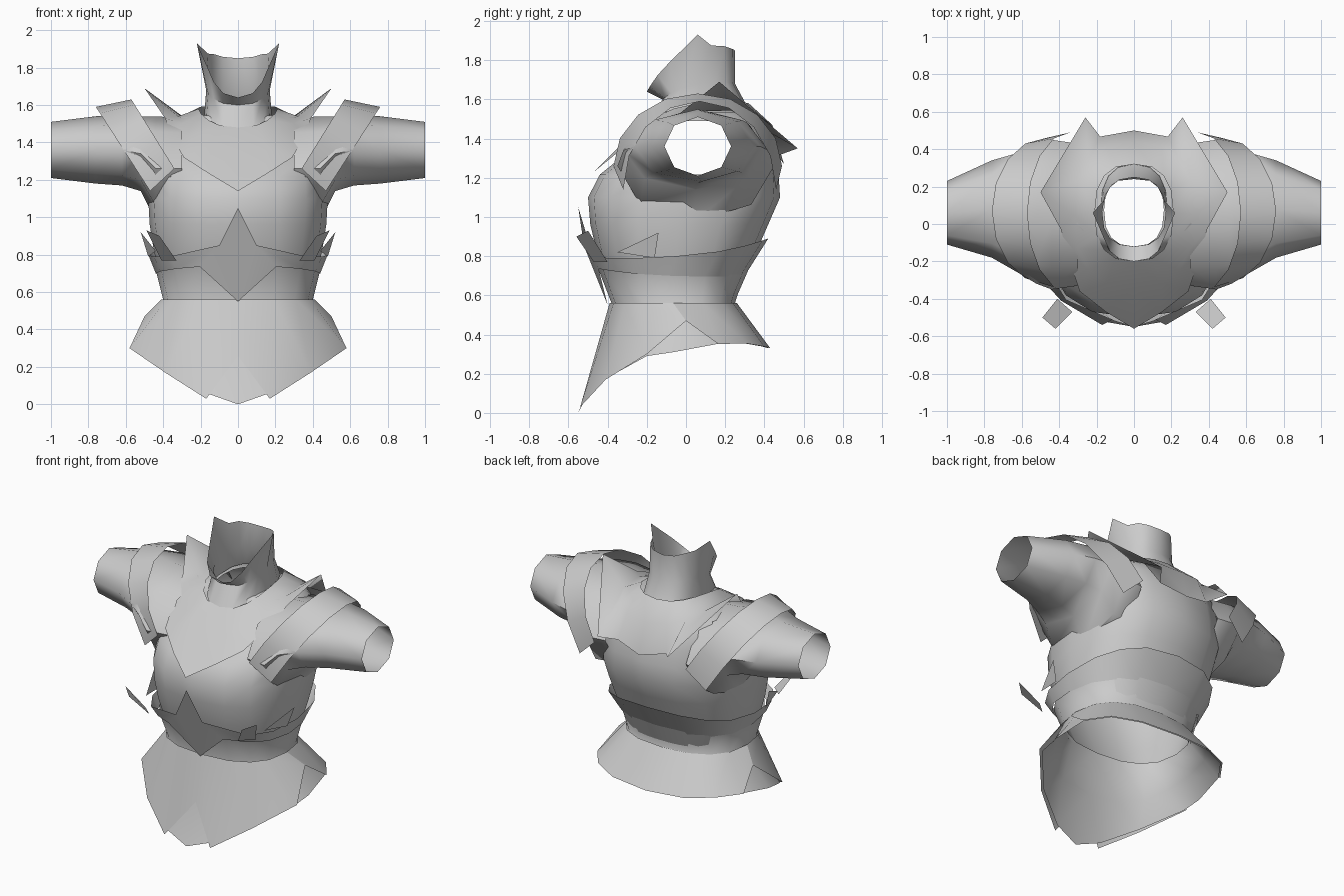
import bpy, bmesh, math
from mathutils import Matrix

old = bpy.data.objects.get("Cube")
if old:
    bpy.data.objects.remove(old)

shade = (0.6, 0.6, 0.6, 1)
grey = bpy.data.materials.new("plain grey")
grey.use_nodes = True
grey.diffuse_color = shade
grey.node_tree.nodes["Principled BSDF"].inputs["Base Color"].default_value = shade

COLUMNS = 8


def ring(width, front, back, z_front, z_side=None, z_back=None):
    """Half of a rounded ring, running from the front centre to the back centre."""
    z_side = z_front if z_side is None else z_side
    z_back = z_side if z_back is None else z_back
    points = []
    for i in range(COLUMNS + 1):
        turn = math.pi * i / COLUMNS
        c = math.cos(turn)
        x = width * abs(math.sin(turn)) ** 0.8
        y = (front + back) / 2 - (back - front) / 2 * math.copysign(abs(c) ** 0.8, c)
        z = z_side + c * (z_front - z_back) / 2 + c * c * ((z_front + z_back) / 2 - z_side)
        points.append((x, y, z))
    return points


def pull(row, **moves):
    """Move named points of a ring to make tips, spikes and notches."""
    order = ["front", "flap", "corner", "hip", "side", "shoulder", "rear"]
    for place, point in moves.items():
        row[order.index(place)] = point
    return row


def sheet(rows, closed=False):
    """Quads between neighbouring rows of points."""
    bm = bmesh.new()
    grid = [[bm.verts.new(point) for point in row] for row in rows]
    count = len(rows[0])
    for upper, lower in zip(grid, grid[1:]):
        for i in range(count if closed else count - 1):
            j = (i + 1) % count
            bm.faces.new((upper[i], upper[j], lower[j], lower[i]))
    return bm


def finish(name, bm):
    """Mirror a half part across x and make it a smooth shaded object."""
    geometry = bm.verts[:] + bm.edges[:] + bm.faces[:]
    bmesh.ops.mirror(bm, geom=geometry, matrix=Matrix.Identity(4), merge_dist=0.001, axis="X")
    bmesh.ops.recalc_face_normals(bm, faces=bm.faces[:])
    mesh = bpy.data.meshes.new(name)
    bm.to_mesh(mesh)
    bm.free()
    mesh.materials.append(grey)
    part = bpy.data.objects.new(name, mesh)
    bpy.context.collection.objects.link(part)
    bpy.ops.object.select_all(action="DESELECT")
    part.select_set(True)
    bpy.context.view_layer.objects.active = part
    bpy.ops.object.shade_smooth_by_angle(angle=math.radians(60))


# Torso: swells from waist to bust, then domes in to the neck
torso_rows = []
for step in range(4):
    rise = step / 4
    swell = math.sin(rise * math.pi / 2)
    torso_rows.append(ring(0.38 + 0.1 * swell, -0.35 - 0.15 * swell, 0.24 + 0.24 * rise, 0.55 + 0.55 * rise))
for step in range(7):
    turn = step / 6 * math.pi / 2
    inward = abs(math.cos(turn))
    torso_rows.append(ring(0.16 + 0.32 * inward ** 0.5, -0.12 - 0.38 * inward ** 5,
                           0.27 + 0.21 * inward, 1.1 + 0.45 * math.sin(turn)))
torso = sheet(torso_rows)
centres = {face: face.calc_center_median() for face in torso.faces}
arm_faces = [face for face, mid in centres.items()
             if mid.x > 0.3 and abs(mid.y) < 0.25 and 1.2 < mid.z < 1.5]
bmesh.ops.delete(torso, geom=arm_faces, context="FACES")
finish("torso", torso)


# Sleeves: open tubes running outward from the armholes
def sleeve_ring(x, y, depth, z, height, sides=8):
    turns = [math.tau * i / sides for i in range(sides)]
    return [(x, y + depth * math.cos(t), z + height * math.sin(t)) for t in turns]


finish("sleeves", sheet([
    sleeve_ring(0.3, 0.05, 0.38, 1.26, 0.27),
    sleeve_ring(0.44, 0.05, 0.4, 1.26, 0.28),
    sleeve_ring(0.52, 0.05, 0.37, 1.34, 0.2),
    sleeve_ring(0.62, 0.06, 0.32, 1.36, 0.19),
    sleeve_ring(0.76, 0.08, 0.26, 1.36, 0.18),
    sleeve_ring(1, 0.06, 0.17, 1.36, 0.15),
], closed=True))

# Collar: flared neck with a front dip and a point on each side
finish("collar", sheet([
    ring(0.18, -0.2, 0.32, 1.47, 1.55),
    ring(0.17, -0.12, 0.25, 1.6, 1.68),
    pull(ring(0.17, -0.2, 0.25, 1.64, 1.85), side=(0.22, 0.06, 1.93)),
]))

# Mantle: yoke with a chest point, shoulder spikes and back spikes
finish("mantle", sheet([
    ring(0.21, -0.2, 0.32, 1.48, 1.58),
    ring(0.32, -0.34, 0.44, 1.36, 1.54, 1.47),
    pull(ring(0.39, -0.56, 0.5, 1.14, 1.53, 1.27),
         flap=(0.15, -0.47, 1.23), corner=(0.29, -0.36, 1.32), hip=(0.36, -0.15, 1.44),
         shoulder=(0.5, 0.17, 1.69), rear=(0.26, 0.57, 1.35)),
]))


# Shoulder straps: bands arching from chest to back
def arch(x, swell, y, depth, low, rise):
    turns = [math.pi * i / COLUMNS for i in range(COLUMNS + 1)]
    return [(x + swell * math.sin(t), y - depth * math.cos(t), low + rise * math.sin(t)) for t in turns]


finish("shoulder_straps", sheet([
    arch(0.47, 0.29, 0.07, 0.39, 1.14, 0.45),
    arch(0.34, 0.23, 0.06, 0.43, 1.26, 0.37),
]))

# Bodice: band under the bust with a raised front point and a lower front point
finish("bodice", sheet([
    pull(ring(0.48, -0.52, 0.42, 0.8, 0.8, 0.89), front=(0, -0.55, 1.05), flap=(0.1, -0.52, 0.85)),
    pull(ring(0.44, -0.47, 0.3, 0.74, 0.7), front=(0, -0.4, 0.55)),
]))

# Loose tabs and side spikes on the bodice
finish("bodice_tabs", sheet([
    [(0.33, -0.47, 0.77), (0.41, -0.4, 0.77)],
    [(0.42, -0.56, 0.9), (0.49, -0.5, 0.93)],
]))
spikes = bmesh.new()
spike_corners = (0.44, -0.35, 0.82), (0.48, -0.16, 0.79), (0.52, -0.14, 0.92)
spikes.faces.new([spikes.verts.new(corner) for corner in spike_corners])
finish("side_spikes", spikes)

# Waist and skirt: pinched, then flared and dropping to a point at the front
finish("waist_and_skirt", sheet([
    ring(0.44, -0.45, 0.3, 0.74, 0.72),
    ring(0.4, -0.38, 0.25, 0.56),
    ring(0.48, -0.43, 0.33, 0.3, 0.44),
    pull(ring(0.57, -0.55, 0.42, 0, 0.31, 0.33), flap=(0.17, -0.52, 0.06),
         corner=(0.38, -0.4, 0.18), hip=(0.56, -0.2, 0.29)),
]))

# Outer skirt panels: parted at the front centre and at the sides
panel_top = ring(0.41, -0.39, 0.26, 0.56)
panel_hem = pull(ring(0.58, -0.56, 0.43, 0, 0.31, 0.33),
                 front=(0, -0.45, 0.26), flap=(0.17, -0.54, 0.03), corner=(0.39, -0.41, 0.17),
                 hip=(0.58, -0.2, 0.3), side=(0.5, 0, 0.47))
finish("front_skirt_panels", sheet([panel_top[:5], panel_hem[:5]]))
finish("back_skirt_panel", sheet([panel_top[4:], panel_hem[4:]]))
